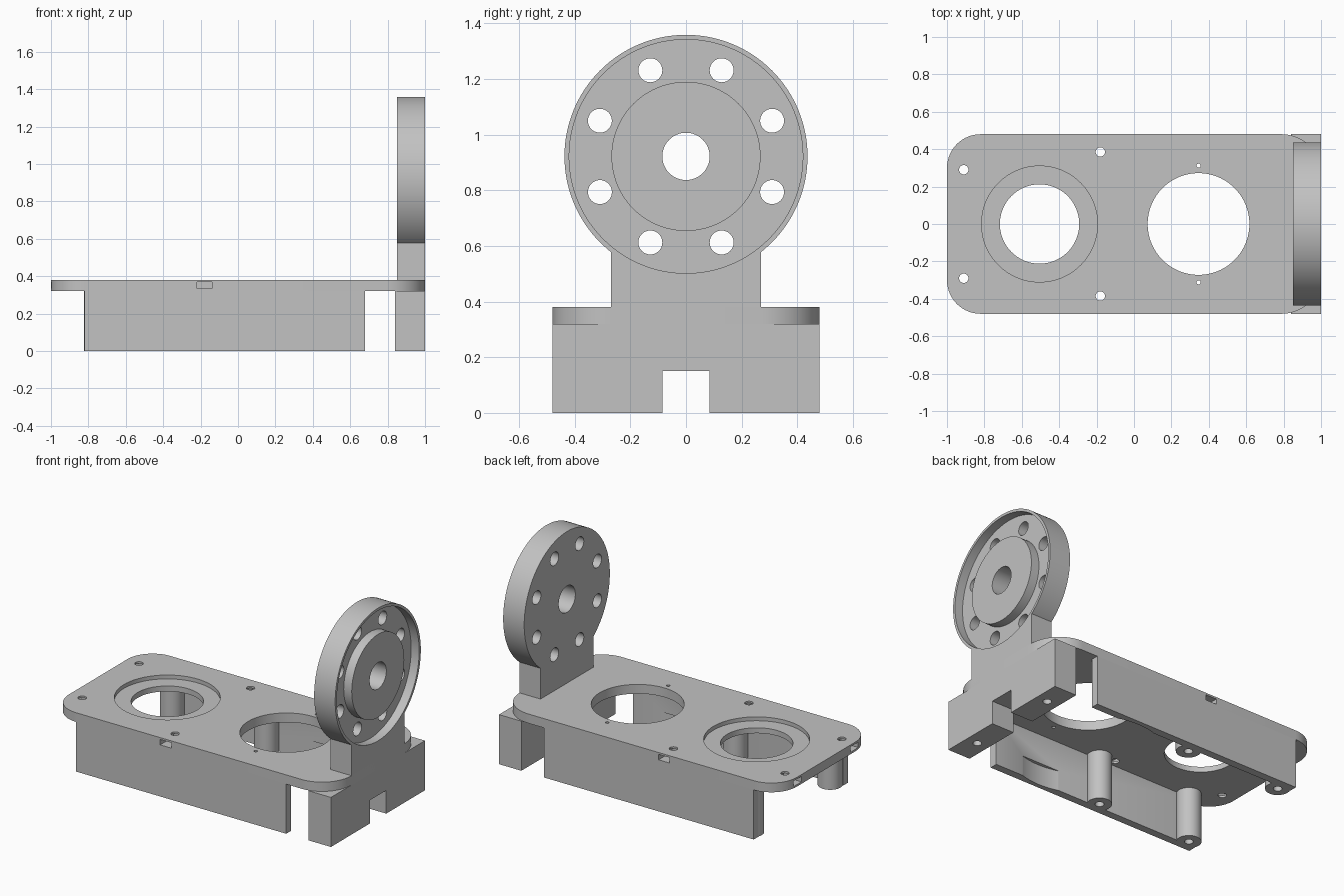
import bpy, bmesh, math
from mathutils import Matrix, Vector

if "Cube" in bpy.data.objects:
    bpy.data.objects.remove(bpy.data.objects["Cube"], do_unlink=True)

GREY = (0.54, 0.54, 0.54, 1)
grey = bpy.data.materials.new("plain_grey")
grey.use_nodes = True
grey.diffuse_color = GREY
grey.node_tree.nodes["Principled BSDF"].inputs["Base Color"].default_value = GREY


def finish(name, bm):
    bmesh.ops.recalc_face_normals(bm, faces=bm.faces)
    mesh = bpy.data.meshes.new(name)
    bm.to_mesh(mesh)
    bm.free()
    mesh.materials.append(grey)
    ob = bpy.data.objects.new(name, mesh)
    bpy.context.collection.objects.link(ob)
    return ob


def box(name, x0, x1, y0, y1, z0, z1):
    bm = bmesh.new()
    size = Matrix.Diagonal((x1 - x0, y1 - y0, z1 - z0, 1))
    middle = Matrix.Translation(((x0 + x1) / 2, (y0 + y1) / 2, (z0 + z1) / 2))
    bmesh.ops.create_cube(bm, size=1, matrix=middle @ size)
    return finish(name, bm)


def cylinder(name, start, end, r, sides=96):
    bm = bmesh.new()
    a, b = Vector(start), Vector(end)
    turn = (b - a).to_track_quat('Z', 'Y').to_matrix().to_4x4()
    bmesh.ops.create_cone(bm, cap_ends=True, segments=sides, radius1=r, radius2=r,
                          depth=(b - a).length,
                          matrix=Matrix.Translation((a + b) / 2) @ turn)
    return finish(name, bm)


def upright(name, x, y, r, z0, z1, sides=96):
    return cylinder(name, (x, y, z0), (x, y, z1), r, sides)


def combine(part, operation, tools):
    """Apply each tool to the part, then discard the tool."""
    bpy.context.view_layer.objects.active = part
    for tool in tools:
        tool.hide_render = True
        mod = part.modifiers.new("combine", 'BOOLEAN')
        mod.operation, mod.solver, mod.object = operation, 'EXACT', tool
        bpy.ops.object.modifier_apply(modifier=mod.name)
        bpy.data.objects.remove(tool, do_unlink=True)


def smooth(ob):
    bpy.ops.object.select_all(action='DESELECT')
    ob.select_set(True)
    bpy.context.view_layer.objects.active = ob
    bpy.ops.object.shade_smooth_by_angle(angle=math.radians(30))


HALF, TOP, UNDER = 0.48, 0.38, 0.32

# Base plate with rounded corners
bm = bmesh.new()
outline = []
for sx, sy, start, r in ((1, 1, 0, 0.21), (-1, 1, 90, 0.18),
                         (-1, -1, 180, 0.18), (1, -1, 270, 0.21)):
    for i in range(17):
        a = math.radians(start + 90 * i / 16)
        outline.append(bm.verts.new((sx * (1 - r) + r * math.cos(a),
                                     sy * (HALF - r) + r * math.sin(a), UNDER)))
face = bm.faces.new(outline)
raised = bmesh.ops.extrude_face_region(bm, geom=[face])["geom"]
bmesh.ops.translate(bm, vec=(0, 0, TOP - UNDER),
                    verts=[v for v in raised if isinstance(v, bmesh.types.BMVert)])
plate = finish("base_plate", bm)

# Plate openings, screw holes and nut slots
cuts = [upright("large_opening", 0.345, 0, 0.272, 0.2, 0.5),
        upright("stepped_opening", -0.505, 0, 0.212, 0.2, 0.5),
        upright("opening_step", -0.505, 0, 0.31, TOP - 0.025, 0.5)]
for s in (-1, 1):
    cuts += [box("side_slot", -0.22, -0.14, *sorted((s * 0.345, s * 0.5)), 0.333, 0.368),
             box("end_slot", -1.1, -0.87, s * 0.29 - 0.04, s * 0.29 + 0.04, 0.333, 0.368),
             upright("side_screw_hole", -0.18, s * 0.385, 0.025, 0.2, 0.5, 32),
             upright("end_screw_hole", -0.91, s * 0.29, 0.025, 0.2, 0.5, 32),
             upright("pin_hole", 0.345, s * 0.312, 0.011, 0.2, 0.5, 24)]
combine(plate, 'DIFFERENCE', cuts)
smooth(plate)

# Thin side walls with a shallow round relief inside, and screw posts
for s, side in ((-1, "front"), (1, "back")):
    wall = box(side + "_wall", -0.82, 0.68, *sorted((s * 0.43, s * HALF)), 0, UNDER)
    combine(wall, 'DIFFERENCE', [upright("relief", 0.345, 0, 0.451, -0.1, 0.13, 128)])
    smooth(wall)
    for x, place in ((-0.75, "outer"), (-0.075, "middle")):
        post = upright(f"{side}_{place}_post", x, s * 0.4, 0.073, 0, UNDER, 48)
        combine(post, 'DIFFERENCE',
                [upright("post_hole", x, s * 0.4, 0.026, -0.1, 0.25, 32)])
        smooth(post)

# End block with cable notch and two screw holes
block = box("end_block", 0.84, 1, -HALF, HALF, 0, UNDER)
combine(block, 'DIFFERENCE',
        [box("notch", 0.7, 1.1, -0.084, 0.084, -0.1, 0.15)] +
        [upright("block_hole", 0.92, s * 0.315, 0.026, -0.1, 0.22, 32) for s in (-1, 1)])
smooth(block)

# Round flange on a neck, with ring groove, bore and bolt circle
MID = 0.922


def across(name, y, z, r, x0, x1, sides=96):
    return cylinder(name, (x0, y, z), (x1, y, z), r, sides)


flange = across("round_flange", 0, MID, 0.437, 0.85, 1, 128)
combine(flange, 'UNION', [box("neck", 0.85, 1, -0.27, 0.27, UNDER, 0.579)])
groove = across("groove", 0, MID, 0.42, 0.943, 1.1, 128)
combine(groove, 'DIFFERENCE', [across("hub", 0, MID, 0.268, 0.9, 1.2)])
cuts = [groove, across("bore", 0, MID, 0.085, 0.7, 1.2, 64)]
for i in range(8):
    a = math.radians(22.5 + 45 * i)
    cuts.append(across("bolt_hole", 0.335 * math.cos(a), MID + 0.335 * math.sin(a),
                       0.043, 0.7, 1.2, 40))
combine(flange, 'DIFFERENCE', cuts)
smooth(flange)
